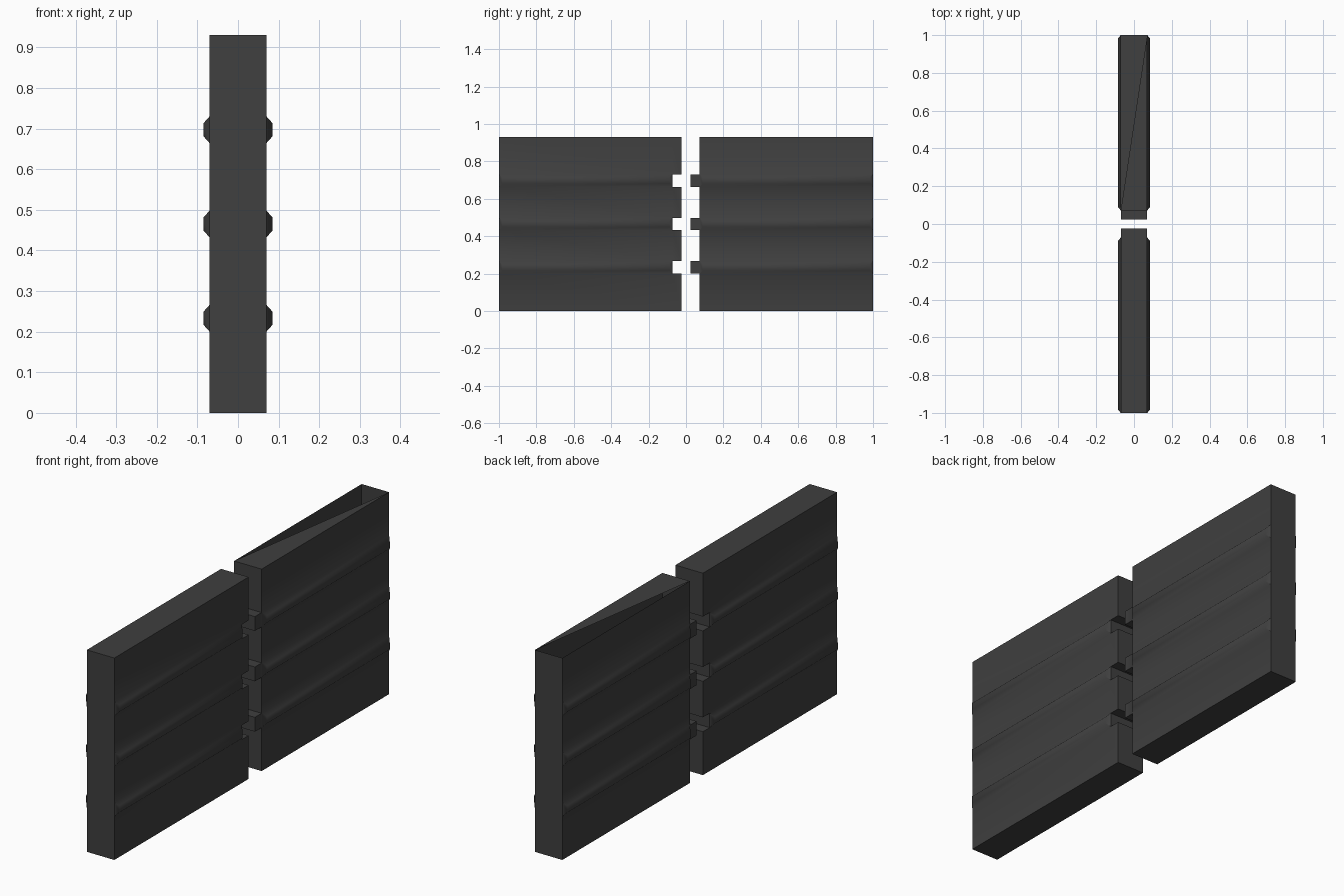
import bpy, bmesh, math
from mathutils import Matrix, Vector

if "Cube" in bpy.data.objects:
    bpy.data.objects.remove(bpy.data.objects["Cube"])

HALF_W, HEIGHT = 0.07, 0.93
INNER, REACH = 0.072, 0.049
CUTS = [0.2, 0.266, 0.432, 0.498, 0.664, 0.73]

iron = bpy.data.materials.new("dark iron")
iron.diffuse_color = (0.05, 0.05, 0.05, 1)
iron.use_nodes = True
iron.node_tree.nodes["Principled BSDF"].inputs["Base Color"].default_value = iron.diffuse_color


def is_rib_band(z):
    return any(lo < z < hi for lo, hi in zip(CUTS[::2], CUTS[1::2]))


def gate_panel(name, side, tabs, open_top=False):
    bm = bmesh.new()
    # Plain slab with horizontal cuts
    size = Matrix.Diagonal((HALF_W * 2, 1 - INNER, HEIGHT, 1))
    place = Matrix.Translation((0, side * (1 + INNER) / 2, HEIGHT / 2))
    bmesh.ops.create_cube(bm, size=1, matrix=place @ size)
    for z in CUTS:
        bmesh.ops.bisect_plane(bm, geom=bm.verts[:] + bm.edges[:] + bm.faces[:],
                               plane_co=(0, 0, z), plane_no=(0, 0, 1))
    bm.normal_update()

    # Interlocking teeth on the meeting edge
    teeth = [f for f in bm.faces if f.normal.y * side < -0.9
             and is_rib_band(f.calc_center_median().z) == tabs]
    new = bmesh.ops.extrude_face_region(bm, geom=teeth)["geom"]
    bmesh.ops.delete(bm, geom=[f for f in teeth if f.is_valid], context='FACES_ONLY')
    bmesh.ops.translate(bm, vec=Vector((0, -side * REACH, 0)),
                        verts=[g for g in new if isinstance(g, bmesh.types.BMVert)])
    bmesh.ops.recalc_face_normals(bm, faces=bm.faces[:])
    bm.normal_update()

    # Raised bevelled ribs on both sides
    ribs = [f for f in bm.faces if abs(f.normal.x) > 0.9
            and is_rib_band(f.calc_center_median().z)
            and abs(f.calc_center_median().y) > 0.3]
    bmesh.ops.inset_individual(bm, faces=ribs, thickness=0.017, depth=0.015,
                               use_even_offset=True)

    # Half of the top is open on one panel
    if open_top:
        top = [v for v in bm.verts if v.co.z > HEIGHT - 0.001]
        near = min(top, key=lambda v: (v.co.x, v.co.y))
        far = max(top, key=lambda v: (v.co.x, v.co.y))
        bmesh.ops.connect_verts(bm, verts=[near, far])
        bm.normal_update()
        gap = [f for f in bm.faces if f.normal.z > 0.9
               and f.calc_center_median().z > HEIGHT - 0.001
               and f.calc_center_median().x < -0.001]
        bmesh.ops.delete(bm, geom=gap, context='FACES')

    # Soft shading across rib bevels, sharp corners elsewhere
    bm.normal_update()
    for f in bm.faces:
        f.smooth = True
    for e in bm.edges:
        e.smooth = e.calc_face_angle(0) < math.radians(45)
    mesh = bpy.data.meshes.new(name)
    bm.to_mesh(mesh)
    bm.free()
    mesh.materials.append(iron)
    bpy.context.collection.objects.link(bpy.data.objects.new(name, mesh))


gate_panel("notched_gate_panel", -1, tabs=False)
gate_panel("tabbed_gate_panel", 1, tabs=True, open_top=True)
